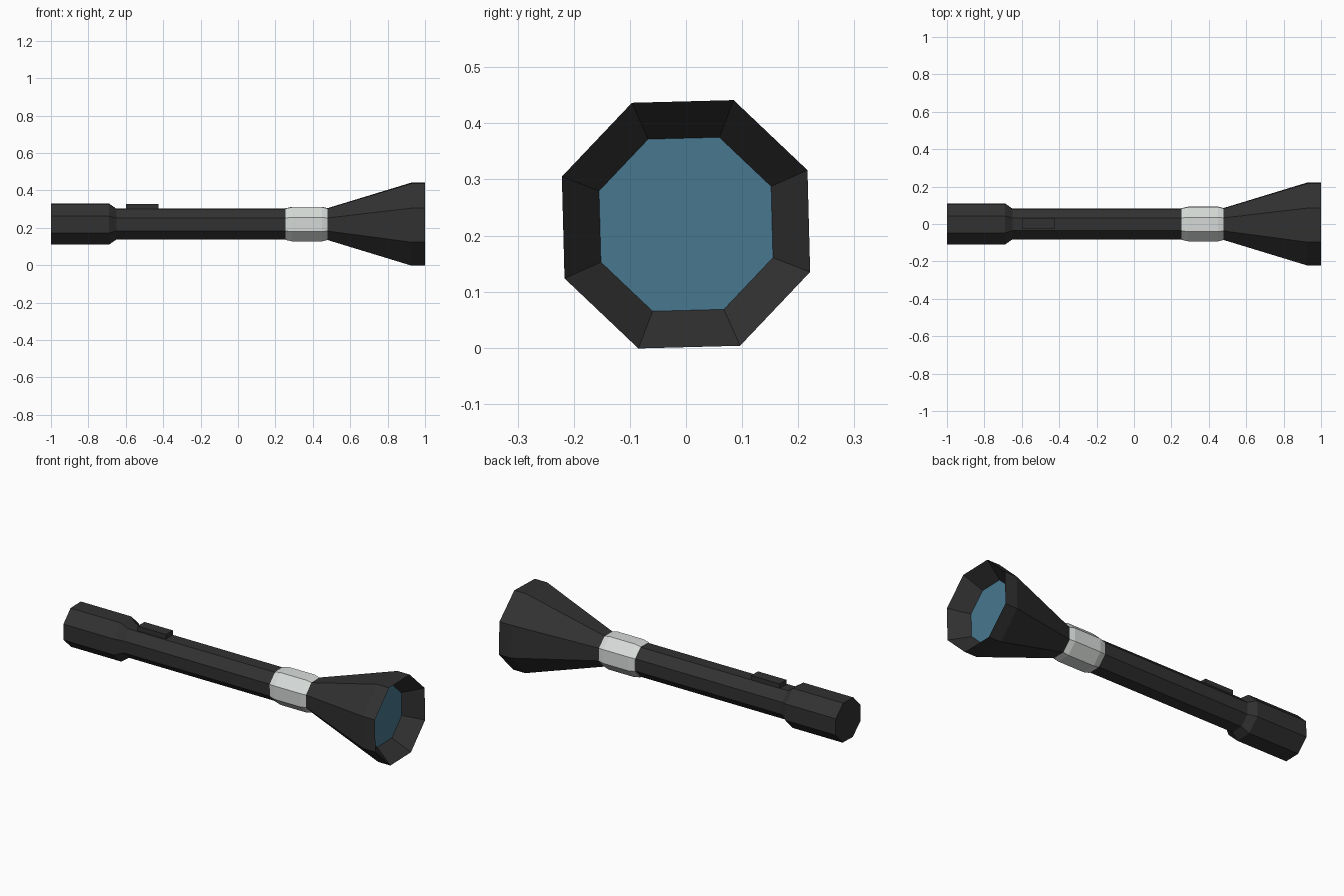
import bpy, bmesh, math

if "Cube" in bpy.data.objects:
    bpy.data.objects.remove(bpy.data.objects["Cube"])

AXIS_Z = 0.22
TURN = math.radians(24)      # roll of the octagonal section
SIDES = 8


def material(name, rgb):
    m = bpy.data.materials.new(name)
    m.diffuse_color = (*rgb, 1)
    m.use_nodes = True
    m.node_tree.nodes["Principled BSDF"].inputs["Base Color"].default_value = m.diffuse_color
    return m


black = material("black_plastic", (0.031, 0.031, 0.031))
silver = material("silver_metal", (0.68, 0.71, 0.69))
blue = material("blue_glass", (0.063, 0.19, 0.275))


def finish(bm, name, mat, fix=True):
    if fix:
        bmesh.ops.recalc_face_normals(bm, faces=bm.faces)
    me = bpy.data.meshes.new(name)
    bm.to_mesh(me)
    bm.free()
    me.materials.append(mat)
    ob = bpy.data.objects.new(name, me)
    bpy.context.collection.objects.link(ob)
    return ob


def lathe(name, profile, mat, cap_start=True, cap_end=True):
    """Octagonal loft along x through (x, radius) pairs."""
    bm = bmesh.new()
    rings = []
    for x, r in profile:
        angles = [TURN + k * math.tau / SIDES for k in range(SIDES)]
        rings.append([bm.verts.new((x, r * math.cos(a), AXIS_Z + r * math.sin(a)))
                      for a in angles])
    for a, b in zip(rings, rings[1:]):
        for k in range(SIDES):
            n = (k + 1) % SIDES
            bm.faces.new((a[k], b[k], b[n], a[n]))
    if cap_start:
        bm.faces.new(rings[0])
    if cap_end:
        bm.faces.new(rings[-1])
    return finish(bm, name, mat)


# handle with thicker tail cap
lathe("handle", [(-1.0, 0.118), (-0.69, 0.118), (-0.65, 0.088), (0.26, 0.088)], black)

# metal collar
lathe("collar", [(0.255, 0.091), (0.29, 0.099), (0.45, 0.099), (0.48, 0.091)], silver)

# flared head with sloping inner reflector, closed behind the lens
lathe("head", [(0.475, 0.09), (0.925, 0.237), (1.0, 0.237), (0.90, 0.166)], black)

# lens disc at the bottom of the reflector
bm = bmesh.new()
bm.faces.new([bm.verts.new((0.902, 0.166 * math.cos(TURN + k * math.tau / SIDES),
                            AXIS_Z + 0.166 * math.sin(TURN + k * math.tau / SIDES)))
              for k in range(SIDES)])
finish(bm, "lens", blue, fix=False)

# switch on top of the handle
bm = bmesh.new()
bmesh.ops.create_cube(bm, size=1)
for v in bm.verts:
    v.co = (-0.5125 + v.co.x * 0.175, 0.002 + v.co.y * 0.06, 0.312 + v.co.z * 0.03)
finish(bm, "switch", black)
